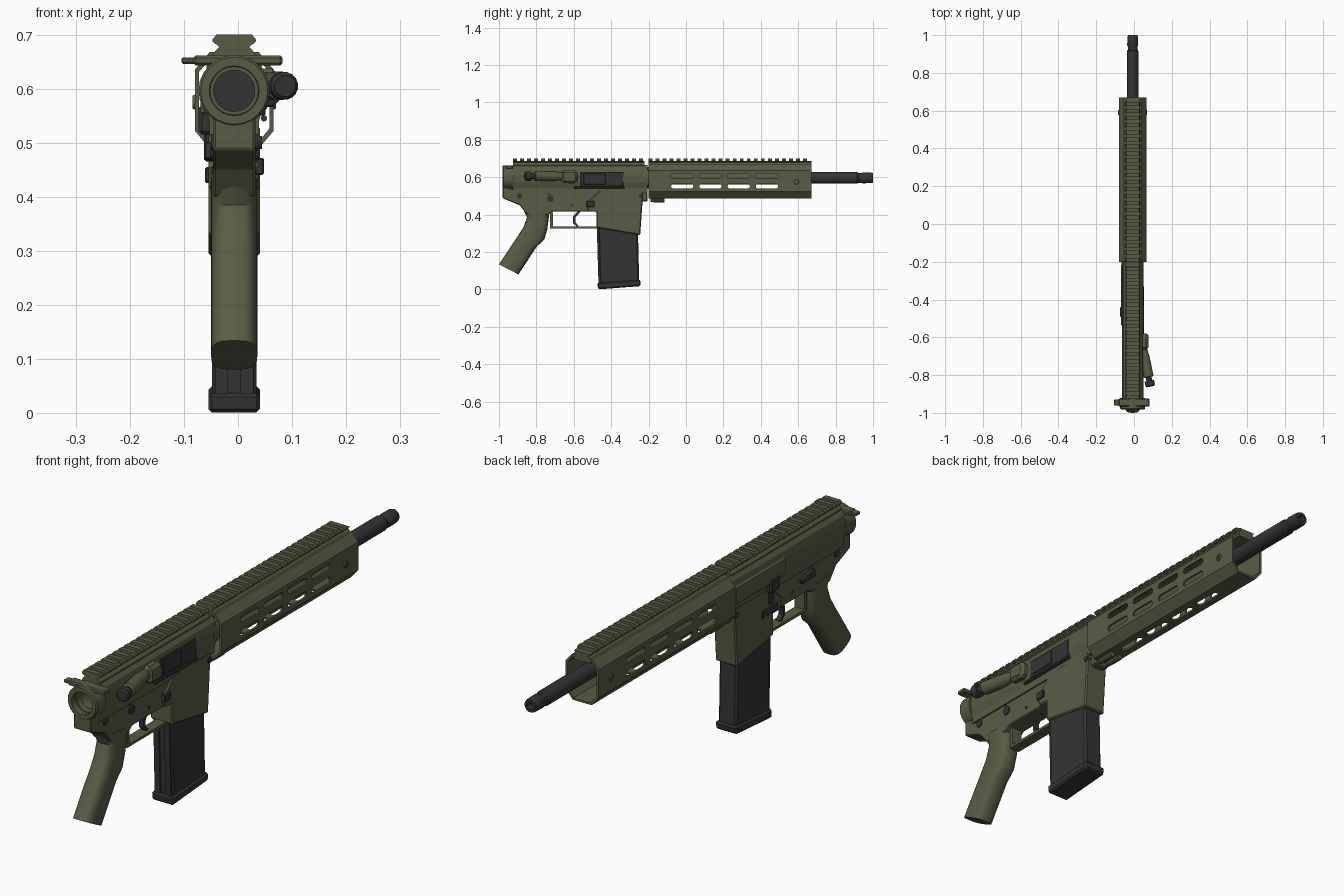
import bpy, bmesh, math
from mathutils import Vector

if "Cube" in bpy.data.objects:
    bpy.data.objects.remove(bpy.data.objects["Cube"], do_unlink=True)

AXIS_X = -0.007   # centre plane of the body
BORE_Z = 0.596    # height of the barrel axis


def material(name, rgb):
    m = bpy.data.materials.new(name)
    m.use_nodes = True
    col = (*rgb, 1)
    m.diffuse_color = col
    bsdf = next(n for n in m.node_tree.nodes if n.type == 'BSDF_PRINCIPLED')
    bsdf.inputs["Base Color"].default_value = col
    bsdf.inputs["Roughness"].default_value = 0.7
    return m


GREEN = material("olive green", (0.1, 0.108, 0.058))
BLACK = material("charcoal black", (0.034, 0.034, 0.036))


def finish(name, bm, mat, bevel=0, smooth=False):
    bmesh.ops.recalc_face_normals(bm, faces=bm.faces)
    me = bpy.data.meshes.new(name)
    bm.to_mesh(me)
    bm.free()
    me.materials.append(mat)
    ob = bpy.data.objects.new(name, me)
    ob.location.x = AXIS_X
    bpy.context.collection.objects.link(ob)
    if bevel:
        mod = ob.modifiers.new("edge", 'BEVEL')
        mod.width, mod.segments, mod.limit_method = bevel, 1, 'ANGLE'
    if smooth:
        bpy.ops.object.select_all(action='DESELECT')
        ob.select_set(True)
        bpy.context.view_layer.objects.active = ob
        bpy.ops.object.shade_smooth_by_angle(angle=math.radians(35))
    return ob


def loft(bm, rings, caps=True, closed=False):
    loops = [[bm.verts.new(p) for p in r] for r in rings]
    pairs = list(zip(loops, loops[1:])) + ([(loops[-1], loops[0])] if closed else [])
    for a, b in pairs:
        for i in range(len(a)):
            j = (i + 1) % len(a)
            bm.faces.new((a[i], a[j], b[j], b[i]))
    if caps and not closed:
        bm.faces.new(loops[0])
        bm.faces.new(loops[-1])


def plate(name, pts, x0, x1, mat, bevel=0):
    """Side outline of (y, z) points, extruded across x."""
    bm = bmesh.new()
    loft(bm, [[(x, y, z) for y, z in pts] for x in (x0, x1)])
    return finish(name, bm, mat, bevel)


def box(name, x, y, z, mat, bevel=0):
    pts = [(y[0], z[0]), (y[1], z[0]), (y[1], z[1]), (y[0], z[1])]
    return plate(name, pts, x[0], x[1], mat, bevel)


def mirrored(half):
    return half + [(-x, z) for x, z in reversed(half)]


def section(pts, y):
    return [(x, y, z) for x, z in pts]


def bar(name, half, y0, y1, mat, bevel=0):
    """Mirrored (x, z) cross-section, extruded along y."""
    bm = bmesh.new()
    pts = mirrored(half)
    loft(bm, [section(pts, y0), section(pts, y1)])
    return finish(name, bm, mat, bevel)


def turned(name, prof, mat, start=(0, 0, BORE_Z), direction=(0, 1, 0), sides=24, hollow=False):
    """Turned part from (distance, radius) points along a direction."""
    q = Vector((0, 0, 1)).rotation_difference(Vector(direction))
    angles = [2 * math.pi * i / sides for i in range(sides)]
    bm = bmesh.new()
    loft(bm, [[Vector(start) + q @ Vector((r * math.cos(a), r * math.sin(a), d)) for a in angles]
              for d, r in prof], closed=hollow)
    return finish(name, bm, mat, smooth=True)


def cut(ob, tool):
    mod = ob.modifiers.new("cut", 'BOOLEAN')
    mod.object, mod.solver = tool, 'EXACT'
    dg = bpy.context.evaluated_depsgraph_get()
    me = bpy.data.meshes.new_from_object(ob.evaluated_get(dg))
    ob.modifiers.clear()
    ob.data = me
    bpy.data.objects.remove(tool, do_unlink=True)


# Hollow eight-sided handguard
outer = mirrored([(0.045, 0.668), (0.073, 0.635), (0.073, 0.522), (0.042, 0.485)])
inner = mirrored([(0.040, 0.660), (0.065, 0.631), (0.065, 0.526), (0.038, 0.493)])
bm = bmesh.new()
loft(bm, [section(outer, -0.2), section(outer, 0.67), section(inner, 0.67), section(inner, -0.2)], closed=True)
handguard = finish("handguard", bm, GREEN)

# Rounded slots on both sides and underneath
bm = bmesh.new()
for k in range(4):
    y0 = -0.08 + 0.151 * k
    slot = []
    for i in range(10):
        a = math.pi * ((i if i < 5 else i - 1) / 4 + 0.5)
        slot.append((y0 + (0.013 if i < 5 else 0.107) + 0.013 * math.cos(a), 0.013 * math.sin(a)))
    for z in (0.606, 0.551):
        loft(bm, [[(x, y, z + h) for y, h in slot] for x in (-0.1, 0.1)])
    loft(bm, [[(h, y, z) for y, h in slot] for z in (0.47, 0.505)])
cut(handguard, finish("slot_cutter", bm, GREEN))
for s in (-1, 1):
    turned("handguard_socket", [(0, 0.014), (0.004, 0.012), (0.004, 0.007), (0, 0.007)], GREEN,
           (s * 0.073, 0.59, 0.575), (s, 0, 0), 12)
turned("inner_sleeve", [(0, 0.034), (0.74, 0.034)], GREEN, (0, -0.2, BORE_Z))

# Barrel with an open muzzle
turned("barrel", [(0, 0.031), (1.0, 0.031), (1.115, 0.031), (1.122, 0.026), (1.14, 0.026),
                  (1.145, 0.029), (1.19, 0.028), (1.2, 0.025), (1.2, 0.014), (1.15, 0.014)],
       BLACK, (0, -0.2, BORE_Z))

# Toothed rails
PITCH = 0.0375
tooth = mirrored([(0.033, 0.70), (0.04, 0.691), (0.04, 0.687), (0.034, 0.682)])
for name, y0, y1 in (("rear_rail", -0.925, -0.222), ("front_rail", -0.2, 0.67)):
    bar(name + "_base", [(0.036, 0.686), (0.028, 0.677), (0.038, 0.666), (0.038, 0.65)], y0, y1, GREEN)
    bm = bmesh.new()
    for k in range(round((y1 - y0) / PITCH)):
        a = y0 + k * PITCH
        loft(bm, [section(tooth, a), section(tooth, min(a + 0.021, y1))])
    finish(name + "_teeth", bm, GREEN)

# Upper receiver with bored rear
upper = bar("upper_receiver", [(0.035, 0.664), (0.05, 0.645), (0.056, 0.615), (0.056, 0.575),
                               (0.046, 0.54), (0.046, 0.515)], -0.925, -0.205, GREEN)
cut(upper, turned("bore_cutter", [(0, 0.044), (0.14, 0.044)], GREEN, (0, -0.95, BORE_Z)))
turned("bolt_face", [(0, 0.039), (0.03, 0.039)], BLACK, (0, -0.835, BORE_Z))
turned("rear_collar", [(0, 0.062), (0.005, 0.066), (0.06, 0.066), (0.06, 0.045), (0.03, 0.045),
                       (0.03, 0.049), (0.015, 0.049), (0.015, 0.046), (0, 0.046)],
       GREEN, (0, -0.982, BORE_Z), hollow=True)
turned("barrel_nut", [(0, 0.058), (0.05, 0.058)], GREEN, (0, -0.225, BORE_Z))
box("left_panel", (-0.062, -0.05), (-0.54, -0.215), (0.55, 0.625), GREEN, 0.008)

# Ejection port with its hinged cover
box("ejection_port", (0.04, 0.058), (-0.565, -0.335), (0.55, 0.628), BLACK, 0.003)
box("port_cover", (0.05, 0.061), (-0.55, -0.43), (0.56, 0.62), BLACK, 0.004)
turned("cover_hinge", [(0, 0.006), (0.27, 0.006)], BLACK, (0.055, -0.6, 0.545), sides=8)

# Deflector and angled forward plunger
plate("case_deflector", [(-0.665, 0.57), (-0.59, 0.565), (-0.575, 0.6), (-0.59, 0.637), (-0.665, 0.637)],
      0.04, 0.083, GREEN, 0.012)
slant = Vector((0.2, -1, 0)).normalized()
turned("plunger_housing", [(0, 0.02), (0.06, 0.026), (0.16, 0.027), (0.165, 0.02)], GREEN,
       (0.053, -0.65, 0.605), slant, 16)
turned("plunger_knob", [(0, 0.016), (0.02, 0.016), (0.02, 0.026), (0.045, 0.026), (0.052, 0.02)], BLACK,
       (0.084, -0.81, 0.605), slant, 16)

# Charging handle
box("charging_handle", (-0.075, 0.089), (-0.965, -0.925), (0.643, 0.661), GREEN, 0.004)
box("charging_latch", (-0.098, -0.07), (-0.96, -0.93), (0.646, 0.658), GREEN, 0.003)

# Lower receiver and magazine well
plate("lower_receiver", [(-0.98, 0.55), (-0.98, 0.487), (-0.89, 0.45), (-0.85, 0.40), (-0.735, 0.40),
                         (-0.715, 0.415), (-0.4, 0.415), (-0.3, 0.53), (-0.9, 0.53)],
      -0.039, 0.039, GREEN, 0.004)
plate("magazine_well", [(-0.478, 0.33), (-0.245, 0.29), (-0.228, 0.53), (-0.46, 0.53), (-0.535, 0.46),
                        (-0.52, 0.415), (-0.478, 0.415)], -0.048, 0.048, GREEN, 0.005)
box("front_lug", (-0.03, 0.03), (-0.25, -0.205), (0.47, 0.53), GREEN, 0.005)
for x in (-0.018, 0.018):
    turned("handguard_clamp", [(0, 0.011), (0.02, 0.012), (0.075, 0.012)], GREEN, (x, -0.19, 0.477), sides=10)

# Magazine with ribs and base
plate("magazine", [(-0.472, 0.36), (-0.462, 0.02), (-0.25, 0.03), (-0.258, 0.36)], -0.041, 0.041, BLACK, 0.008)
for x in (-0.024, 0.024):
    plate("magazine_rib", [(-0.477, 0.33), (-0.468, 0.03), (-0.45, 0.03), (-0.45, 0.33)], x - 0.012, x + 0.012, BLACK)
plate("magazine_base", [(-0.474, 0.036), (-0.47, 0.0), (-0.245, 0.017), (-0.241, 0.05)], -0.048, 0.048, BLACK, 0.007)

# Pistol grip lofted from front and back edge points
grip_edges = [((-0.73, 0.42), (-0.875, 0.44)), ((-0.735, 0.37), (-0.85, 0.385)), ((-0.742, 0.32), (-0.87, 0.33)),
              ((-0.758, 0.265), (-0.903, 0.28)), ((-0.797, 0.23), (-0.925, 0.247)), ((-0.896, 0.08), (-1.0, 0.134))]
bm = bmesh.new()
rings = []
for (fy, fz), (by, bz) in grip_edges:
    ring = []
    for i in range(20):
        c, s = math.cos(i * math.pi / 10), math.sin(i * math.pi / 10)
        t = 0.5 + 0.5 * math.copysign(abs(c) ** 0.7, c)
        x = 0.043 * math.copysign(abs(s) ** 0.6, s)
        ring.append((x, by + (fy - by) * t, bz + (fz - bz) * t))
    rings.append(ring)
loft(bm, rings)
finish("pistol_grip", bm, GREEN, smooth=True)

# Trigger and guard
box("trigger_guard", (-0.022, 0.022), (-0.728, -0.47), (0.325, 0.336), GREEN)
box("guard_post", (-0.022, 0.022), (-0.728, -0.712), (0.33, 0.41), GREEN)
plate("trigger", [(-0.575, 0.42), (-0.604, 0.39), (-0.605, 0.355), (-0.58, 0.332), (-0.575, 0.34),
                  (-0.592, 0.36), (-0.59, 0.385), (-0.56, 0.42)], -0.01, 0.01, BLACK)

# Pins and controls
for name, y, z, r, half in (("rear_pin", -0.89, 0.5, 0.015, 0.043), ("front_pin", -0.24, 0.5, 0.012, 0.051),
                            ("trigger_pin", -0.61, 0.45, 0.007, 0.041), ("hammer_pin", -0.735, 0.51, 0.007, 0.041),
                            ("selector_pivot", -0.725, 0.485, 0.018, 0.045)):
    turned(name, [(0, r), (2 * half, r)], BLACK, (-half, y, z), (1, 0, 0), 12)
plate("selector_lever", [(-0.74, 0.47), (-0.66, 0.465), (-0.65, 0.485), (-0.735, 0.502)], -0.055, -0.038, BLACK, 0.003)
box("magazine_button", (0.035, 0.055), (-0.532, -0.49), (0.44, 0.472), BLACK, 0.003)
box("magazine_catch", (-0.054, -0.04), (-0.5, -0.4), (0.425, 0.455), BLACK, 0.003)
box("bolt_catch_paddle", (-0.066, -0.04), (-0.495, -0.435), (0.515, 0.57), BLACK, 0.006)
box("bolt_catch_stem", (-0.056, -0.04), (-0.475, -0.445), (0.465, 0.525), BLACK, 0.004)
